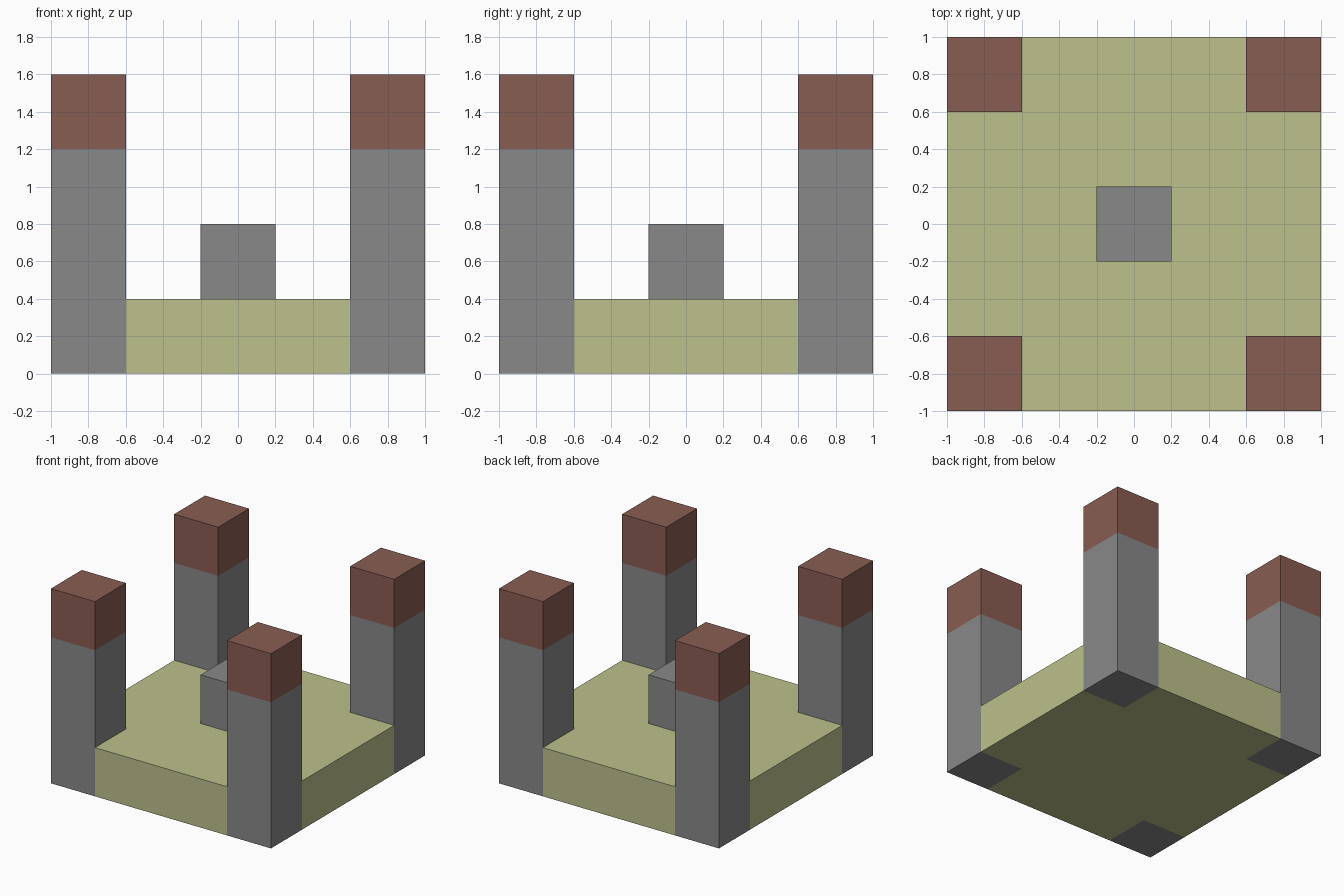
import bpy
import bmesh

cube = bpy.data.objects.get("Cube")
if cube:
    bpy.data.objects.remove(cube, do_unlink=True)


def material(name, rgb):
    mat = bpy.data.materials.new(name)
    mat.use_nodes = True
    colour = (*rgb, 1)
    mat.diffuse_color = colour
    mat.node_tree.nodes["Principled BSDF"].inputs["Base Color"].default_value = colour
    return mat


def prism(name, outline, bottom, top, mat):
    """Extrude a counter-clockwise outline from bottom to top."""
    bm = bmesh.new()
    base = bm.faces.new([bm.verts.new((x, y, bottom)) for x, y in outline])
    result = bmesh.ops.extrude_face_region(bm, geom=[base], use_keep_orig=True)
    raised = [v for v in result["geom"] if isinstance(v, bmesh.types.BMVert)]
    bmesh.ops.translate(bm, verts=raised, vec=(0, 0, top - bottom))
    bmesh.ops.recalc_face_normals(bm, faces=bm.faces)
    mesh = bpy.data.meshes.new(name)
    bm.to_mesh(mesh)
    bm.free()
    mesh.materials.append(mat)
    obj = bpy.data.objects.new(name, mesh)
    bpy.context.collection.objects.link(obj)
    return obj


def square(cx, cy, half):
    return [(cx + sx * half, cy + sy * half)
            for sx, sy in ((-1, -1), (1, -1), (1, 1), (-1, 1))]


green = material("pale_green", (0.51, 0.53, 0.26))
grey = material("stone_grey", (0.25, 0.25, 0.25))
red = material("brick_red", (0.25, 0.11, 0.085))

HALF = 1.0      # half the width of the model
INNER = 0.6     # inner edge of the corner towers
BLOCK = 0.2     # half the width of a tower or the central block
FLOOR = 0.4     # top of the floor slab

# Floor slab with its corners notched out for the towers
cross = []
x_side, y_side = HALF, INNER
for sx, sy in ((1, 1), (-1, 1), (-1, -1), (1, -1)):
    corner = [(HALF, INNER), (INNER, INNER), (INNER, HALF)]
    if sx * sy < 0:
        corner.reverse()
    cross += [(sx * x, sy * y) for x, y in corner]
prism("floor_slab", cross, 0, FLOOR, green)

# Central block
prism("central_block", square(0, 0, BLOCK), FLOOR, 0.8, grey)

# Corner towers with coloured caps
centre = HALF - BLOCK
for side, sx in (("left", 1), ("right", -1)):
    for end, sy in (("front", -1), ("back", 1)):
        outline = square(sx * centre, sy * centre, BLOCK)
        prism(f"{end}_{side}_tower", outline, 0, 1.2, grey)
        prism(f"{end}_{side}_cap", outline, 1.2, 1.6, red)
